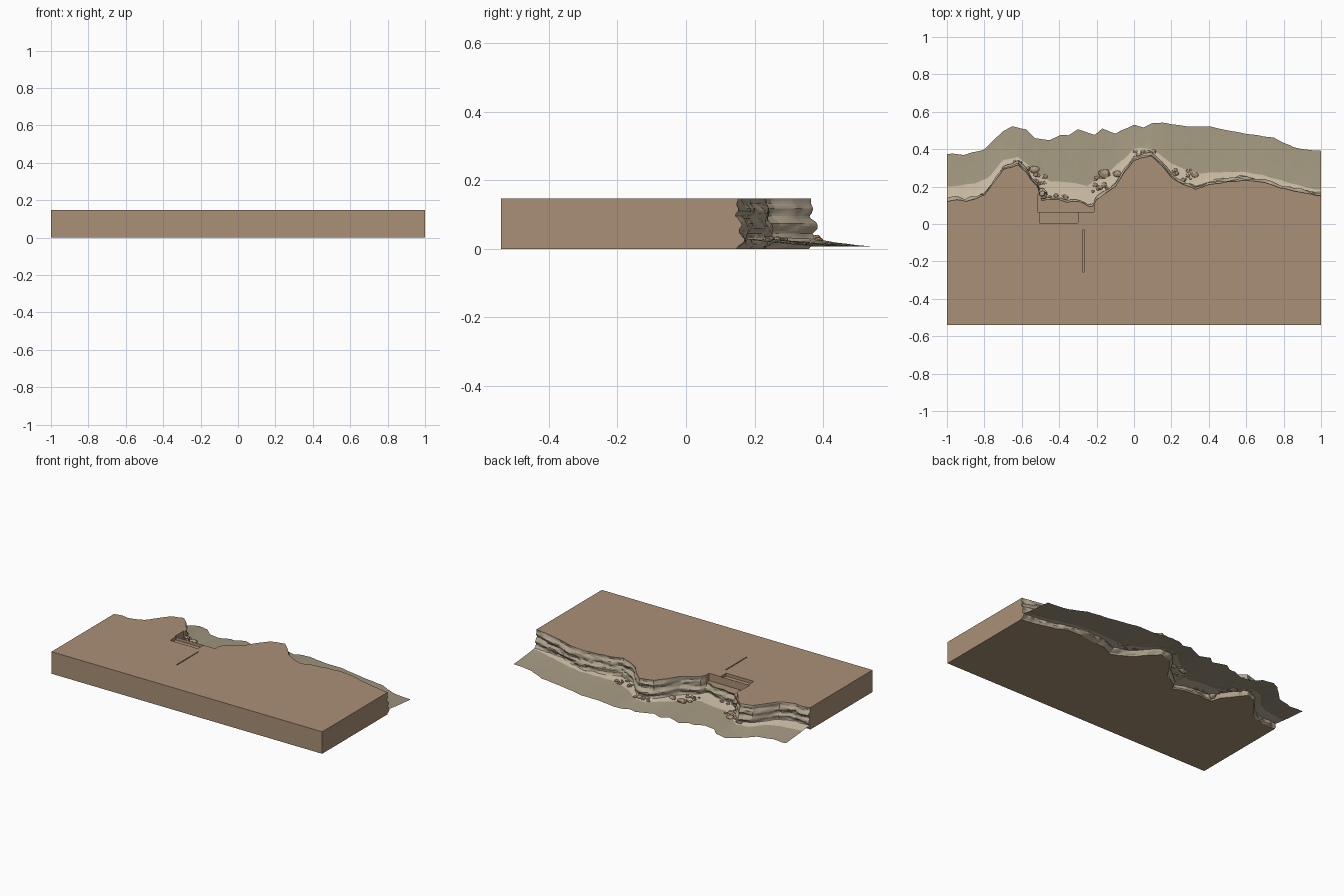
import bpy, bmesh, math, random
from mathutils import Vector, noise

if "Cube" in bpy.data.objects:
    bpy.data.objects.remove(bpy.data.objects["Cube"])

random.seed(4)
TOP = 0.147


def material(name, rgb):
    m = bpy.data.materials.new(name)
    m.diffuse_color = (*rgb, 1)
    m.use_nodes = True
    m.node_tree.nodes["Principled BSDF"].inputs["Base Color"].default_value = m.diffuse_color
    return m


earth = material("earth", (0.40, 0.28, 0.18))
rock = material("rock", (0.44, 0.37, 0.27))
sand = material("dry_sand", (0.62, 0.53, 0.39))
wet = material("wet_sand", (0.37, 0.32, 0.22))
stone = material("boulder_stone", (0.42, 0.30, 0.20))

# Outlines read from the plan: x, y pairs
CLIFF = [(-1, .12), (-.95, .13), (-.9, .12), (-.85, .135), (-.8, .155), (-.75, .22), (-.7, .29),
         (-.62, .315), (-.58, .28), (-.55, .235), (-.515, .2), (-.495, .125), (-.3, .11), (-.25, .09),
         (-.22, .09), (-.2, .13), (-.15, .165), (-.1, .2), (-.05, .28), (0, .34), (.05, .355),
         (.09, .365), (.15, .31), (.2, .25), (.25, .22), (.33, .185), (.4, .21), (.5, .225),
         (.6, .235), (.7, .22), (.8, .19), (.9, .17), (1, .15)]
SAND = [(-1, .2), (-.85, .215), (-.78, .25), (-.7, .34), (-.62, .36), (-.55, .3), (-.45, .23),
        (-.25, .21), (-.15, .27), (-.05, .35), (0, .4), (.1, .405), (.2, .32), (.35, .27),
        (.6, .28), (.8, .23), (1, .18)]
SHORE = [(-1, .375), (-.9, .37), (-.8, .4), (-.7, .5), (-.65, .52), (-.58, .51), (-.53, .455),
         (-.45, .45), (-.39, .48), (-.35, .475), (-.3, .505), (-.21, .475), (-.17, .51), (-.1, .485),
         (0, .53), (.05, .515), (.1, .535), (.15, .54), (.25, .525), (.4, .52), (.6, .485),
         (.75, .46), (.85, .41), (1, .39)]


def along(line, x):
    for (x0, y0), (x1, y1) in zip(line, line[1:]):
        if x <= x1:
            return y0 + (y1 - y0) * (x - x0) / (x1 - x0)
    return line[-1][1]


def n(x, z, s):
    return noise.noise(Vector((x * s, 3.7 + s, z * s * 2.5)))


def cliff_y(x, z):
    t = 1 - z / TOP
    y = along(CLIFF, x) + 0.005 * n(x, 0, 25)
    strata = 0.006 * math.sin(z * 130 + 3 * n(x, 0, 3))
    y += min(1, t * 5) * (0.016 * n(x, z, 9) + 0.008 * n(x, z, 24) + strata) + 0.018 * t
    return y - (0.02 * (1 - z / 0.03) if z < 0.03 else 0)


def add_object(name, bm, mats):
    me = bpy.data.meshes.new(name)
    bmesh.ops.recalc_face_normals(bm, faces=bm.faces)
    bm.to_mesh(me)
    bm.free()
    ob = bpy.data.objects.new(name, me)
    for m in mats:
        me.materials.append(m)
    bpy.context.collection.objects.link(ob)
    return ob


# Plateau: straight block with a weathered cliff along its back
NX, NZ = 320, 20
bm = bmesh.new()
rings = []
for i in range(NX + 1):
    x = -1 + 2 * i / NX
    pts = [(x, -.54, 0), (x, -.54, TOP)]
    for j in range(NZ + 1):
        z = TOP * (1 - j / NZ)
        pts.append((x, cliff_y(x, z), z))
    rings.append([bm.verts.new(p) for p in pts])
count = len(rings[0])
for a, b in zip(rings, rings[1:]):
    for j in range(count):
        k = (j + 1) % count
        f = bm.faces.new((a[j], a[k], b[k], b[j]))
        f.material_index = 1 if 2 <= j < count - 1 else 0
bm.faces.new(rings[0])
bm.faces.new(rings[-1])
plateau = add_object("cliff_plateau", bm, [earth, rock])

# Sunken terraces and narrow trench: x0, x1, y0, y1, depth
for x0, x1, y0, y1, d in [(-.515, -.215, .065, .16, .05), (-.505, -.3, .005, .0649, .02),
                          (-.274, -.268, -.26, -.03, .03)]:
    bpy.ops.mesh.primitive_cube_add(size=1, location=((x0 + x1) / 2, (y0 + y1) / 2, TOP - d + .1))
    cutter = bpy.context.object
    cutter.name = "terrace_cutter"
    cutter.scale = (x1 - x0, y1 - y0, .2)
    cutter.hide_render = True
    mod = plateau.modifiers.new("terrace", 'BOOLEAN')
    mod.operation, mod.solver, mod.object = 'DIFFERENCE', 'EXACT', cutter
    bpy.context.view_layer.objects.active = plateau
    bpy.ops.object.modifier_apply(modifier=mod.name)
    bpy.data.objects.remove(cutter)


# Beach: thin sheet sloping from the cliff foot to the shore
def beach_z(x, y):
    inner, outer = along(CLIFF, x), along(SHORE, x)
    t = max(0, min(1, (y - inner) / (outer - inner)))
    return 0.034 - 0.027 * t ** 0.7


bm = bmesh.new()
rows = []
for i in range(NX + 1):
    x = -1 + 2 * i / NX
    a = cliff_y(x, .035) - .012
    s = max(a + .03, along(SAND, x) + .008 * n(x, 0, 14))
    o = along(SHORE, x) + .006 * n(x, 0, 16)
    ys = [a + (s - a) * k / 3 for k in range(4)] + [s + (o - s) * k / 6 for k in range(1, 7)]
    rows.append([bm.verts.new((x, y, beach_z(x, y) + .001 * n(x, y, 20))) for y in ys])
for a, b in zip(rows, rows[1:]):
    for j in range(len(a) - 1):
        f = bm.faces.new((a[j], b[j], b[j + 1], a[j + 1]))
        f.material_index = 0 if j < 3 else 1
        f.smooth = True
beach = add_object("beach", bm, [sand, wet])
if sum(p.normal.z for p in beach.data.polygons) < 0:
    beach.data.flip_normals()


# Boulders: lumpy squashed icospheres
def boulder(name, x, y, z, r, sx=1.2, sz=.6, mat=stone):
    b = bmesh.new()
    bmesh.ops.create_icosphere(b, subdivisions=2, radius=1)
    seed = random.random() * 50
    for v in b.verts:
        k = 1 + .3 * noise.noise(v.co * 1.3 + Vector((seed, 0, 0)))
        v.co = Vector((x + v.co.x * k * r * sx, y + v.co.y * k * r, z + v.co.z * k * r * sz))
    add_object(name, b, [mat])


for x, y, r in [(-.535, .29, .02), (-.575, .295, .015), (-.16, .268, .024), (-.09, .268, .017),
                (.08, .378, .016), (.325, .262, .014), (-.62, .325, .013)]:
    boulder("large_boulder", x, y, beach_z(x, y) + .002, r, 1.4)

# Scree clusters: centre, spread, amount
for cx, cy, dx, dy, amount in [(-.5, .22, .03, .05, 14), (-.18, .22, .04, .05, 14),
                               (.06, .375, .06, .015, 10), (.26, .26, .05, .03, 12),
                               (-.61, .325, .03, .012, 5), (-.4, .15, .05, .02, 6)]:
    for _ in range(amount):
        x, y = cx + random.uniform(-dx, dx), cy + random.uniform(-dy, dy)
        y = max(y, along(CLIFF, x) + .02)
        boulder("scree", x, y, beach_z(x, y) + .002, random.uniform(.006, .012))

# Rock stack standing in the gully
for k in range(5):
    boulder("gully_stack", -.49 + .006 * (k % 2), .15 + .012 * (k % 3), .03 + .02 * k,
            .024 - .002 * k, 1, .8, rock)
